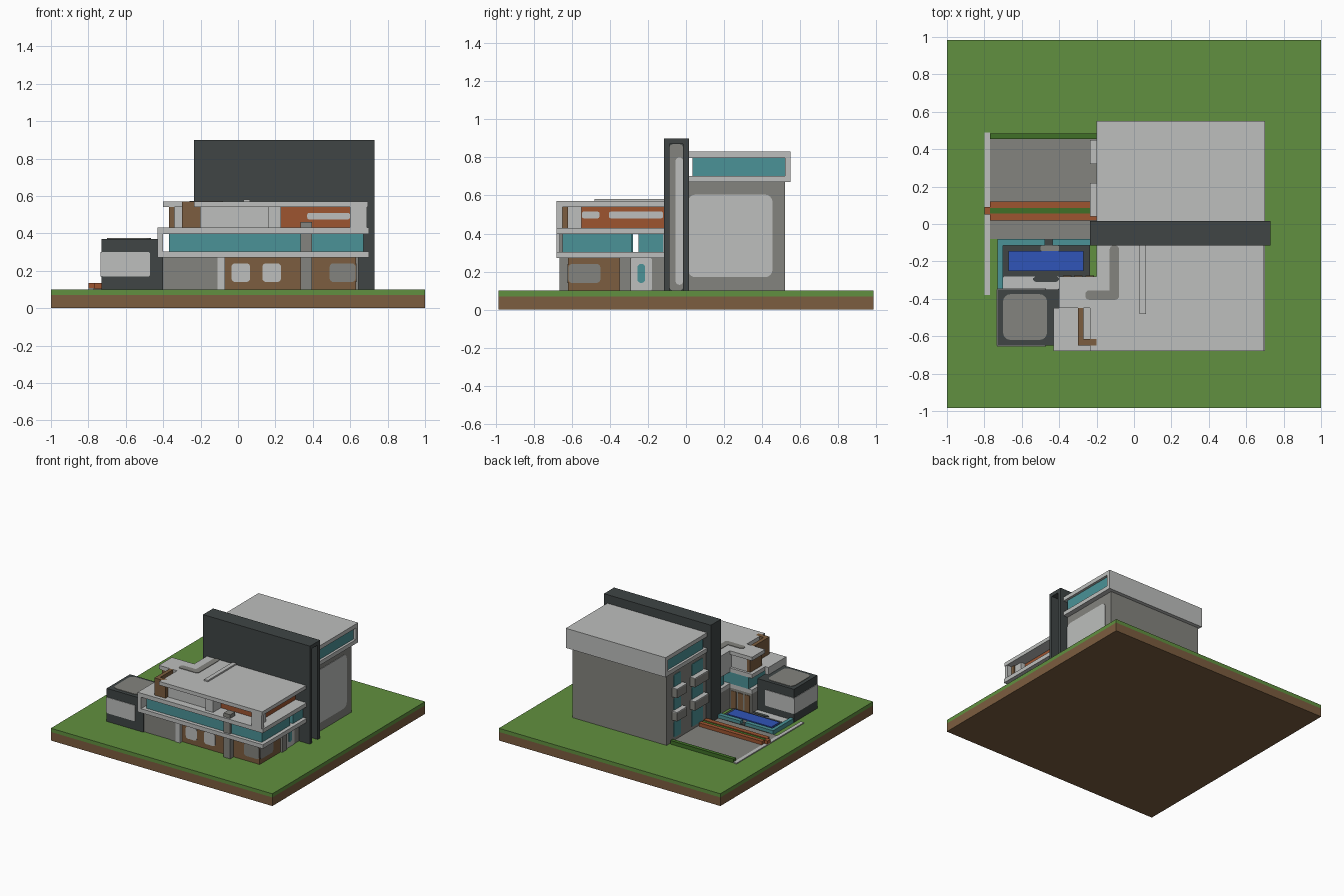
import bpy
import bmesh

default_cube = bpy.data.objects.get("Cube")
if default_cube:
    bpy.data.objects.remove(default_cube, do_unlink=True)


def make_material(name, red, green, blue):
    material = bpy.data.materials.new(name)
    material.use_nodes = True
    colour = (red, green, blue, 1)
    material.diffuse_color = colour
    shader = material.node_tree.nodes["Principled BSDF"]
    shader.inputs["Base Color"].default_value = colour
    return material


PALE = make_material("pale concrete", .51, .52, .51)
GREY = make_material("mid grey stone", .23, .23, .21)
DARK = make_material("charcoal", .05, .06, .06)
TEAL = make_material("teal glass", .07, .29, .31)
GRASS = make_material("lawn green", .12, .28, .05)
HEDGE = make_material("hedge green", .05, .16, .02)
BROWN = make_material("brown timber", .2, .11, .05)
RUST = make_material("rust orange", .34, .09, .03)
WATER = make_material("pool blue", .03, .09, .48)

GROUND = .1      # lawn level
FLOOR = .27      # underside of the glazed storey
TERRACE = .43    # top of the glazed storey
ROOF = .57       # top of the front wing
SKIN = .004      # thickness of painted plates


def box(name, material, x, y, z, round_axis=None, radius=.03):
    """Axis-aligned box from ranges, optionally rounded about one axis."""
    bm = bmesh.new()
    bmesh.ops.create_cube(bm, size=1)
    ranges = (x, y, z)
    for vert in bm.verts:
        for axis, (low, high) in enumerate(ranges):
            vert.co[axis] = high if vert.co[axis] > 0 else low
    if round_axis is not None:
        edges = [e for e in bm.edges
                 if abs((e.verts[0].co - e.verts[1].co).normalized()[round_axis]) > .9]
        bmesh.ops.bevel(bm, geom=edges, offset=radius, segments=4,
                        profile=.5, affect="EDGES")
    mesh = bpy.data.meshes.new(name)
    bm.to_mesh(mesh)
    bm.free()
    mesh.materials.append(material)
    obj = bpy.data.objects.new(name, mesh)
    bpy.context.collection.objects.link(obj)
    return obj


def front_panel(name, material, x, face, z, radius=.02):
    return box(name, material, x, (face - SKIN, face + SKIN), z, 1, radius)


def side_panel(name, material, face, y, z, radius=.02):
    return box(name, material, (face - SKIN, face + SKIN), y, z, 0, radius)


def top_panel(name, material, x, y, face, radius=.02):
    return box(name, material, x, y, (face - SKIN, face + SKIN), 2, radius)


def glazed_band(name, x, y, z, inset):
    """Two pale slabs with a recessed strip of glass between them."""
    low, high = z
    lip = .033
    box(name + "_lower_slab", PALE, x, y, (low, low + lip))
    box(name + "_upper_slab", PALE, x, y, (high - lip, high))
    box(name + "_glass", TEAL, (x[0] + inset, x[1] - inset),
        (y[0] + inset, y[1] - SKIN), (low + lip, high - lip))


# Plot
box("soil", BROWN, (-1, 1), (-.985, .985), (0, .07))
box("lawn", GRASS, (-1, 1), (-.985, .985), (.07, GROUND))

# Tall dividing wall with a slot in its end
box("dividing_wall", DARK, (-.235, .66), (-.115, .015), (GROUND, .9))
box("wall_end_cap", DARK, (.66, .73), (-.115, .015), (.87, .9))
for name, y in (("front", (-.115, -.087)), ("back", (-.015, .015))):
    box(name + "_wall_fin", DARK, (.66, .73), y, (GROUND, .87))
side_panel("slot_lining", GREY, .66, (-.087, -.015), (GROUND, .87))
side_panel("slot_light_strip", PALE, .664, (-.055, -.015), (.13, .8))

# Rear tower
box("tower_body", GREY, (-.19, .66), (.015, .52), (GROUND, .67))
side_panel("tower_side_panel", PALE, .66, (.01, .455), (.17, .605), .04)
glazed_band("tower_top", (-.2, .7), (.015, .53), (.67, .83), .02)
box("tower_back_fascia", PALE, (-.2, .7), (.52, .55), (.67, .83))

# Tower balconies and windows, in two stacks
for stack, (near, far) in enumerate(((.04, .22), (.32, .45))):
    for level in range(3):
        base = .13 + .19 * level
        side_panel(f"tower_window_{stack}_{level}", TEAL, -.19,
                   (near + .02, far - .02), (base, base + .13), .01)
        if level:
            box(f"balcony_{stack}_{level}", GREY, (-.235, -.18),
                (near, far), (base - .04, base + .03))
            top_panel(f"balcony_top_{stack}_{level}", PALE, (-.235, -.19),
                      (near, far), base + .03, .005)

# Ground floor of the front wing
box("ground_floor_left", GREY, (-.4, -.11), (-.64, -.28), (GROUND, FLOOR))
box("ground_floor_timber", BROWN, (-.11, .63), (-.62, -.35), (GROUND, FLOOR))
box("ground_floor_rear", GREY, (-.2, .63), (-.35, -.11), (GROUND, FLOOR))
box("entrance_pier", PALE, (-.11, -.07), (-.65, -.6), (GROUND, FLOOR))
box("entrance_return", GREY, (-.16, -.11), (-.645, -.6), (GROUND, FLOOR))
box("front_column", GREY, (.335, .395), (-.665, -.6), (GROUND, .46))
for index, left in enumerate((-.035, .13)):
    front_panel(f"front_window_{index}", PALE, (left, left + .1), -.62, (.14, .24))
front_panel("corner_window_front", GREY, (.49, .628), -.62, (.14, .24))
side_panel("corner_window_side", GREY, .63, (-.618, -.45), (.14, .24))
side_panel("side_door_surround", PALE, .63, (-.29, -.18), (GROUND, FLOOR), .005)
side_panel("side_door_glass", TEAL, .634, (-.255, -.215), (.14, .24), .018)
box("side_pier", GREY, (.62, .645), (-.35, -.29), (GROUND, FLOOR))
for index in range(3):
    left = -.38 + index * .06
    front_panel(f"pool_side_shutter_{index}", BROWN, (left, left + .045), -.28,
                (GROUND, FLOOR - .02), .005)

# Glazed storey of the front wing
STOREY = (FLOOR, TERRACE)
glazed_band("front_storey", (-.4, .7), (-.68, -.28), STOREY, .03)
glazed_band("rear_storey", (-.2, .7), (-.28, -.115), STOREY, .03)
box("terrace_end", PALE, (-.43, -.4), (-.68, -.45), STOREY)
front_panel("pool_side_glass", TEAL, (-.37, -.2), -.284, (.303, .397), .002)

# Top storey
box("top_storey_wall", PALE, (-.2, .23), (-.62, -.115), (TERRACE, .54))
box("top_storey_step", PALE, (.16, .23), (-.65, -.6), (TERRACE, .54))
box("top_storey_rust_wall", RUST, (.23, .6), (-.55, -.115), (TERRACE, .54))
front_panel("rust_wall_front_strip", PALE, (.37, .598), -.55, (.475, .51), .01)
for index, y in enumerate(((-.548, -.455), (-.405, -.12))):
    side_panel(f"rust_wall_side_strip_{index}", PALE, .6, y, (.48, .515), .01)
box("corner_column", PALE, (.6, .69), (-.68, -.65), (TERRACE, .54))
box("corner_timber", BROWN, (.6, .65), (-.65, -.62), (TERRACE, .54))
box("corner_pier", PALE, (.6, .64), (-.62, -.55), (TERRACE, .54))
box("chimney_wall", BROWN, (-.3, -.27), (-.65, -.45), (TERRACE, ROOF))
box("chimney_return", BROWN, (-.27, -.2), (-.65, -.615), (TERRACE, ROOF))
box("lounge_timber", BROWN, (-.37, -.34), (-.45, -.3), (TERRACE, .54))
box("lounge_wall", PALE, (-.34, -.2), (-.44, -.3), (TERRACE, .54))

# Front wing roof
box("roof_main", PALE, (-.235, .695), (-.68, -.28), (.54, ROOF))
box("roof_left", PALE, (-.4, -.235), (-.45, -.28), (.54, ROOF))
box("roof_rear", PALE, (-.2, .695), (-.28, -.115), (.54, ROOF))
top_panel("roof_path_long", GREY, (-.13, -.08), (-.405, -.115), ROOF)
top_panel("roof_path_short", GREY, (-.26, -.08), (-.405, -.355), ROOF)
box("roof_beam", PALE, (.03, .065), (-.48, -.115), (.56, .582))

# Garage block with a pale wraparound band
box("garage", DARK, (-.73, -.4), (-.65, -.35), (GROUND, .37))
top_panel("garage_roof_panel", GREY, (-.7, -.465), (-.62, -.375), .37, .04)
BAND = (.17, .3)
for name, face in (("front", -.65), ("back", -.35)):
    front_panel(f"garage_{name}_band", PALE, (-.732, -.47), face, BAND, .01)
side_panel("garage_side_band", PALE, -.73, (-.65, -.35), BAND, .002)

# Pool terrace
box("pool_deck", DARK, (-.7, -.235), (-.35, -.08), (GROUND, .112))
top_panel("pool_side_paving", PALE, (-.7, -.4), (-.35, -.28), .112, .01)
top_panel("pool_mat", DARK, (-.54, -.4), (-.31, -.28), .115)
box("pool_water", WATER, (-.67, -.27), (-.25, -.145), (GROUND, .125))
top_panel("pool_step", GREY, (-.5, -.4), (-.145, -.115), .113, .01)
box("pool_glass_side", TEAL, (-.73, -.7), (-.345, -.08), (GROUND, .135))
for index, x in enumerate(((-.7, -.475), (-.435, -.235))):
    box(f"pool_glass_back_{index}", TEAL, x, (-.115, -.08), (GROUND, .135))

# Courtyard, path and planting
box("courtyard_paving", GREY, (-.77, -.19), (-.08, .455), (GROUND, .106))
box("edge_path", PALE, (-.8, -.77), (-.38, .49), (GROUND, .108))
box("hedge", HEDGE, (-.77, -.2), (.455, .485), (GROUND, .13))
box("planter_back", RUST, (-.77, -.2), (.085, .12), (GROUND, .135))
box("planter_front", RUST, (-.77, -.2), (.02, .057), (GROUND, .135))
box("planter_end", RUST, (-.8, -.77), (.05, .09), (GROUND, .135))
box("planter_shrubs", HEDGE, (-.77, -.2), (.057, .085), (GROUND, .13))
